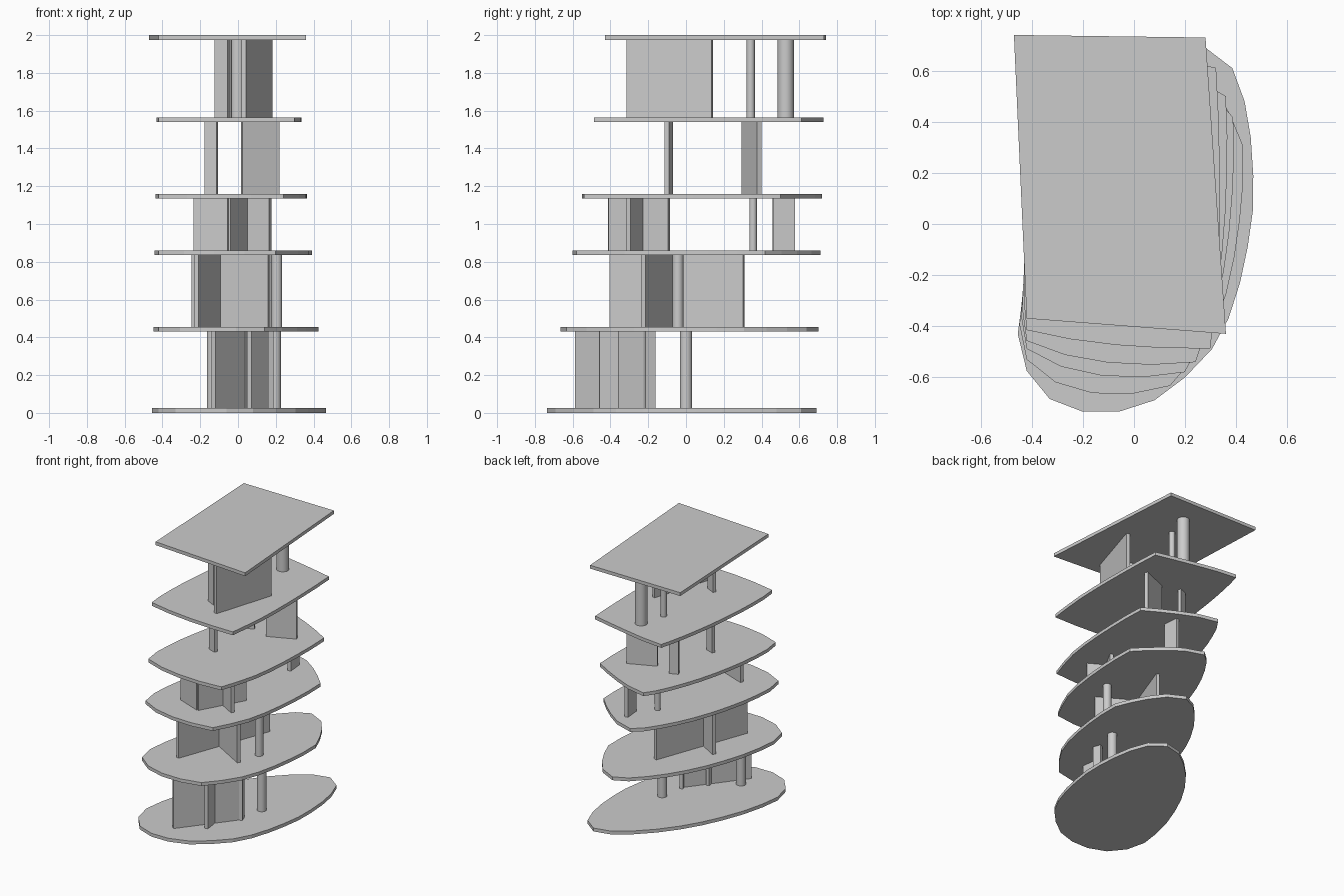
import bpy, bmesh
from mathutils import Vector

if "Cube" in bpy.data.objects:
    bpy.data.objects.remove(bpy.data.objects["Cube"], do_unlink=True)

grey = bpy.data.materials.new("light grey")
grey.use_nodes = True
grey.diffuse_color = (0.6, 0.6, 0.6, 1)
grey.node_tree.nodes["Principled BSDF"].inputs["Base Color"].default_value = (0.6, 0.6, 0.6, 1)

SLAB = 0.025
LEVELS = [0, 0.43, 0.835, 1.135, 1.54, 1.975]

# Roof corners, and the egg-shaped ground outline split into the four
# runs that grow out of the roof's front, right, back and left edges
roof = [Vector(p) for p in ((-.42, -.37), (.36, -.43), (.28, .73), (-.47, .74))]
egg_runs = [
    [(-.42, -.575), (-.33, -.685), (-.2, -.735), (-.06, -.735), (.08, -.69)],
    [(.08, -.69), (.2, -.6), (.305, -.49), (.37, -.37), (.415, -.23), (.445, -.09),
     (.465, .05), (.467, .19)],
    [(.467, .19), (.457, .34), (.433, .48), (.385, .61), (.28, .69)],
    [(.28, .69), (.15, .66), (.03, .57), (-.08, .46), (-.18, .33), (-.265, .19),
     (-.335, .04), (-.395, -.12), (-.435, -.28), (-.455, -.43), (-.42, -.575)],
]


def extrude_outline(name, outline, z0, z1):
    """Closed prism over a 2D outline."""
    bm = bmesh.new()
    face = bm.faces.new([bm.verts.new((p[0], p[1], z0)) for p in outline])
    top = bmesh.ops.extrude_face_region(bm, geom=[face])
    moved = [g for g in top["geom"] if isinstance(g, bmesh.types.BMVert)]
    bmesh.ops.translate(bm, verts=moved, vec=(0, 0, z1 - z0))
    bmesh.ops.recalc_face_normals(bm, faces=bm.faces)
    mesh = bpy.data.meshes.new(name)
    bm.to_mesh(mesh)
    bm.free()
    mesh.materials.append(grey)
    obj = bpy.data.objects.new(name, mesh)
    bpy.context.collection.objects.link(obj)
    return obj


def slab_outline(t):
    """Blend from the egg (t = 0) to the roof outline (t = 1)."""
    outline = []
    for i, run in enumerate(egg_runs):
        a, b = roof[i], roof[(i + 1) % 4]
        for k, p in enumerate(run[:-1]):
            edge_point = a.lerp(b, k / (len(run) - 1))
            outline.append(Vector(p).lerp(edge_point, t))
    return outline


def wall(name, floor, start, end, thickness=0.025):
    a, b = Vector(start), Vector(end)
    d = (b - a).normalized()
    side = Vector((-d.y, d.x)) * thickness / 2
    extrude_outline(name, [a - side, b - side, b + side, a + side],
                    LEVELS[floor] + SLAB, LEVELS[floor + 1])


def column(name, floor, x, y, radius):
    z0, z1 = LEVELS[floor] + SLAB, LEVELS[floor + 1]
    bpy.ops.mesh.primitive_cylinder_add(vertices=24, radius=radius, depth=z1 - z0,
                                        location=(x, y, (z0 + z1) / 2))
    obj = bpy.context.object
    obj.name = name
    obj.data.materials.append(grey)
    bpy.ops.object.shade_smooth_by_angle()


# Floor slabs and roof
for i, z in enumerate(LEVELS):
    name = "roof_slab" if i == len(LEVELS) - 1 else f"floor_slab_{i + 1}"
    extrude_outline(name, slab_outline(z / LEVELS[-1]), z, z + SLAB)

# Ground floor
wall("ground_long_wall", 0, (-.13, -.58), (.165, -.2))
wall("ground_cross_wall", 0, (.06, -.46), (.04, -.31))
wall("ground_end_wall", 0, (.175, -.22), (.155, -.165))
column("ground_right_column", 0, .195, 0, .033)
column("ground_left_column", 0, -.132, -.46, .033)

# Second floor
wall("second_long_wall", 1, (-.22, -.4), (.04, .305))
wall("second_cross_wall", 1, (-.24, .01), (.165, -.225))
column("second_column", 1, .205, -.043, .029)

# Third floor
wall("third_long_wall", 2, (-.05, -.405), (.125, -.09))
wall("third_left_wall", 2, (-.23, -.33), (-.05, -.4))
wall("third_right_wall", 2, (.03, -.225), (.17, -.305))
wall("third_back_wall", 2, (.1, .46), (.09, .575))
column("third_column", 2, -.015, .355, .02)

# Fourth floor
wall("fourth_back_wall", 3, (.02, .305), (.215, .388))
wall("fourth_front_pier", 3, (-.172, -.08), (-.11, -.103))
wall("fourth_back_pier", 3, (-.172, .33), (-.11, .355))

# Top floor
wall("top_long_wall", 4, (.03, -.31), (.17, .14))
wall("top_pier", 4, (-.12, -.165), (-.05, -.2))
column("top_small_column", 4, -.055, .342, .022)
column("top_large_column", 4, 0, .528, .043)
